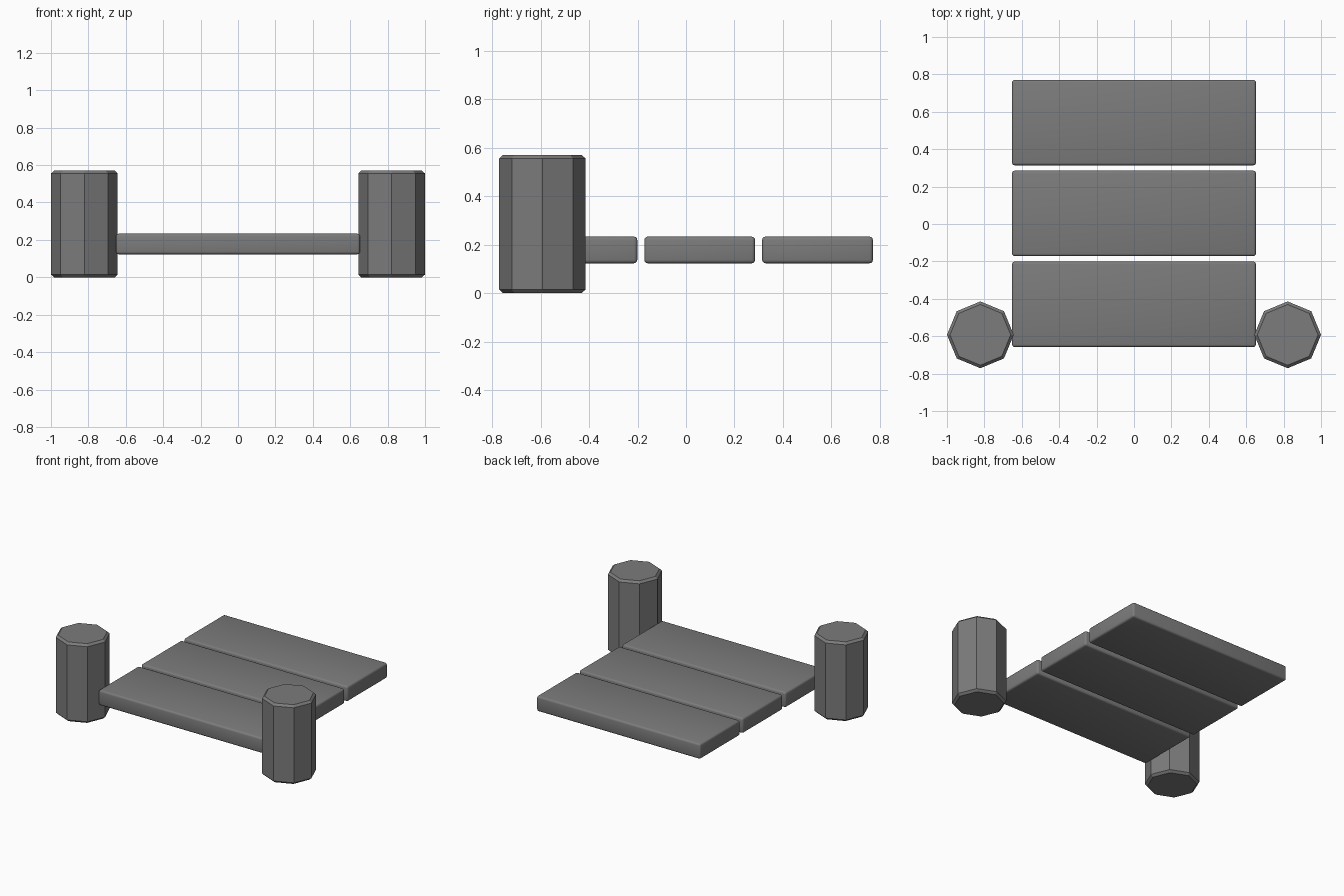
import bpy, bmesh, math
from mathutils import Matrix

if "Cube" in bpy.data.objects:
    bpy.data.objects.remove(bpy.data.objects["Cube"])

dark = bpy.data.materials.new("dark_grey")
dark.diffuse_color = (0.2, 0.2, 0.2, 1)
dark.use_nodes = True
dark.node_tree.nodes["Principled BSDF"].inputs["Base Color"].default_value = dark.diffuse_color


def add_part(name, bm, location, edges, width, segments):
    # bevel the chosen edges and link the finished part
    bmesh.ops.bevel(bm, geom=edges, offset=width, offset_type='OFFSET',
                    segments=segments, profile=0.5, affect='EDGES')
    bmesh.ops.recalc_face_normals(bm, faces=bm.faces)
    mesh = bpy.data.meshes.new(name)
    bm.to_mesh(mesh)
    bm.free()
    mesh.materials.append(dark)
    obj = bpy.data.objects.new(name, mesh)
    obj.location = location
    bpy.context.collection.objects.link(obj)
    return obj


def plank(name, y):
    # slab with small rounded edges
    bm = bmesh.new()
    bmesh.ops.create_cube(bm, size=1, matrix=Matrix.Diagonal((1.304, 0.457, 0.11, 1)))
    obj = add_part(name, bm, (0, y, 0.178), bm.edges[:], 0.014, 3)
    bpy.ops.object.select_all(action='DESELECT')
    bpy.context.view_layer.objects.active = obj
    obj.select_set(True)
    bpy.ops.object.shade_smooth_by_angle(angle=math.radians(40))


def post(name, x):
    # eight-sided post with corners pointing along x and y
    bm = bmesh.new()
    r, h = 0.1785, 0.57
    ring = [bm.verts.new((r * math.cos(i * math.pi / 4),
                          r * math.sin(i * math.pi / 4), -h / 2)) for i in range(8)]
    base = bm.faces.new(ring)
    top = bmesh.ops.extrude_face_region(bm, geom=[base], use_keep_orig=True)["geom"]
    bmesh.ops.translate(bm, vec=(0, 0, h),
                        verts=[v for v in top if isinstance(v, bmesh.types.BMVert)])
    rims = [e for e in bm.edges if abs(e.verts[0].co.z - e.verts[1].co.z) < 1e-5]
    add_part(name, bm, (x, -0.5925, h / 2), rims, 0.015, 1)


# Deck planks, front to back
for i in range(3):
    plank(f"deck_plank_{i + 1}", -0.4295 + i * 0.486)

# Octagonal posts at the front corners
for side, s in (("left", -1), ("right", 1)):
    post(f"{side}_post", s * 0.8215)
